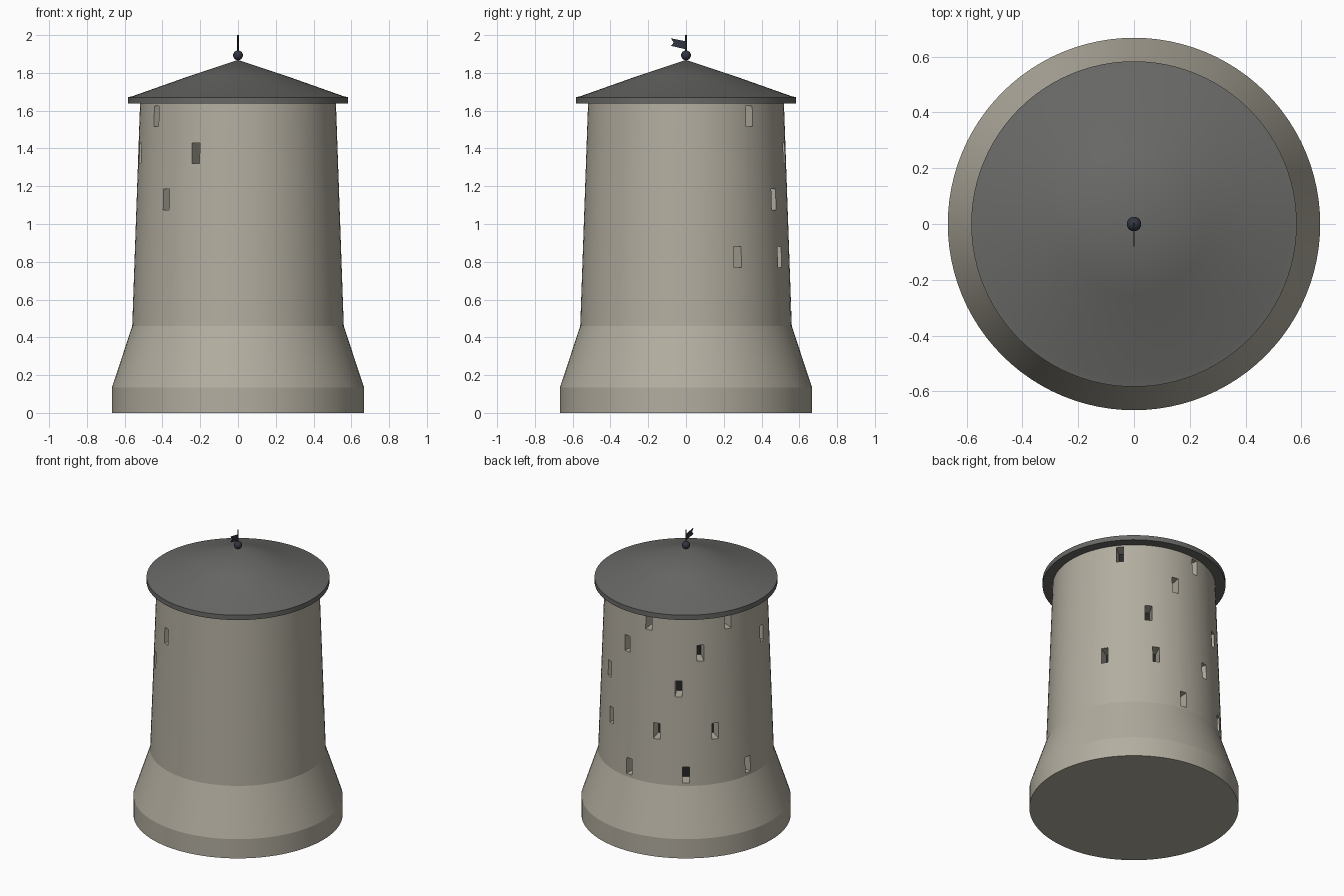
import bpy, bmesh, math
from mathutils import Matrix

if "Cube" in bpy.data.objects:
    bpy.data.objects.remove(bpy.data.objects["Cube"])


def material(name, color):
    m = bpy.data.materials.new(name)
    m.diffuse_color = (*color, 1)
    m.use_nodes = True
    m.node_tree.nodes["Principled BSDF"].inputs["Base Color"].default_value = m.diffuse_color
    return m


STONE = material("stone", (0.45, 0.42, 0.35))
SLATE = material("slate", (0.14, 0.14, 0.135))
METAL = material("dark_metal", (0.03, 0.035, 0.05))
DARK = material("dark_recess", (0.02, 0.02, 0.02))


def add_object(name, bm, mat):
    bmesh.ops.recalc_face_normals(bm, faces=bm.faces)
    me = bpy.data.meshes.new(name)
    bm.to_mesh(me)
    bm.free()
    ob = bpy.data.objects.new(name, me)
    bpy.context.collection.objects.link(ob)
    if mat:
        me.materials.append(mat)
    return ob


def select(ob):
    bpy.ops.object.select_all(action='DESELECT')
    bpy.context.view_layer.objects.active = ob
    ob.select_set(True)


def smooth(ob, angle=12):
    select(ob)
    bpy.ops.object.shade_smooth_by_angle(angle=math.radians(angle))


def lathe(name, profile, mat, n=96):
    """Revolve (radius, z) points; the ends are capped, a zero radius makes a tip."""
    bm = bmesh.new()
    rings = []
    for r, z in profile:
        if r == 0:
            rings.append([bm.verts.new((0, 0, z))] * n)
        else:
            rings.append([bm.verts.new((r * math.cos(2 * math.pi * i / n),
                                        r * math.sin(2 * math.pi * i / n), z)) for i in range(n)])
    for a, b in zip(rings, rings[1:]):
        for i in range(n):
            j = (i + 1) % n
            quad = [a[i], a[j], b[j], b[i]]
            bm.faces.new(list(dict.fromkeys(quad)))
    for ring in (rings[0], rings[-1]):
        if ring[0] is not ring[1]:
            bm.faces.new(ring)
    return add_object(name, bm, mat)


# Nest openings: row height -> angles around the tower (degrees from +x)
HOLES = {1.57: (40, 98, 156, 214), 1.375: (80, 135, 191, 245), 1.13: (60, 120, 225),
         0.825: (30, 65, 105, 145), 0.535: (84.5, 125, 170)}
HOLE_W, HOLE_H, DEPTH = 0.045, 0.11, 0.10


def wall_radius(z):
    return 0.56 - 0.0415 * (z - 0.46) / 1.18


def hole_boxes(name, inner, outer, mat, grow=0):
    """One box per opening, spanning inner..outer relative to the wall surface."""
    bm = bmesh.new()
    for z, angles in HOLES.items():
        for a in angles:
            m = (Matrix.Rotation(math.radians(a), 4, 'Z')
                 @ Matrix.Translation((wall_radius(z) + (inner + outer) / 2, 0, z))
                 @ Matrix.Diagonal((outer - inner, HOLE_W + grow, HOLE_H + grow, 1)))
            bmesh.ops.create_cube(bm, size=1, matrix=m)
    return add_object(name, bm, mat)


# Tower body with flared foot
tower = lathe("tower_wall", [(0.667, 0), (0.667, 0.135), (0.56, 0.46), (0.5185, 1.64)], STONE)

# Cut the openings
cutter = hole_boxes("opening_cutter", -DEPTH, 0.05, STONE)
cutter.hide_render = True
mod = tower.modifiers.new("openings", 'BOOLEAN')
mod.operation, mod.solver, mod.object = 'DIFFERENCE', 'EXACT', cutter
select(tower)
bpy.ops.object.modifier_apply(modifier=mod.name)
bpy.data.objects.remove(cutter)
smooth(tower)

# Dark backs of the openings
hole_boxes("opening_backs", -DEPTH - 0.004, -DEPTH + 0.003, DARK, 0.002)

# Roof: eaves slab and shallow cone in two pitches
roof = lathe("roof", [(0.583, 1.637), (0.583, 1.671), (0.56, 1.676), (0.255, 1.784), (0, 1.869)], SLATE)
smooth(roof, 30)

# Finial ball and rod
bm = bmesh.new()
bmesh.ops.create_uvsphere(bm, u_segments=24, v_segments=14, radius=0.026,
                          matrix=Matrix.Translation((0, 0, 1.893)))
smooth(add_object("finial_ball", bm, METAL), 40)
smooth(lathe("vane_rod", [(0.004, 1.86), (0.004, 2.0)], METAL, 12), 40)

# Swallow-tailed weather vane flag
bm = bmesh.new()
outline = [(0, 1.925), (0, 1.967), (-0.08, 1.983), (-0.065, 1.96), (-0.08, 1.943)]
face = bm.faces.new([bm.verts.new((-0.002, y, z)) for y, z in outline])
ext = bmesh.ops.extrude_face_region(bm, geom=[face])
bmesh.ops.translate(bm, vec=(0.004, 0, 0),
                    verts=[v for v in ext["geom"] if isinstance(v, bmesh.types.BMVert)])
add_object("vane_flag", bm, METAL)
